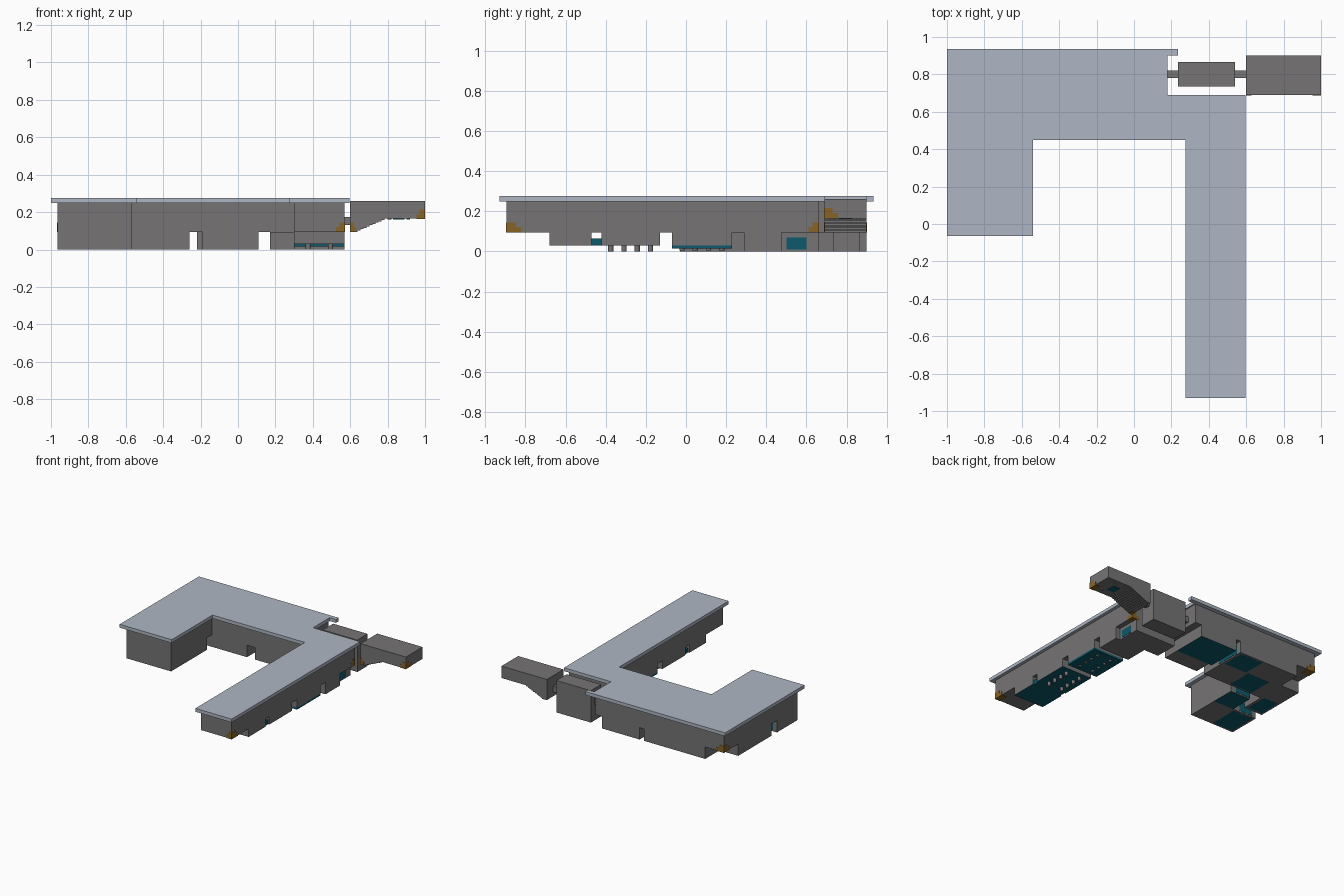
import bpy, bmesh, math

if "Cube" in bpy.data.objects:
    bpy.data.objects.remove(bpy.data.objects["Cube"])


def material(name, rgb):
    m = bpy.data.materials.new(name)
    m.diffuse_color = (*rgb, 1)
    m.use_nodes = True
    m.node_tree.nodes["Principled BSDF"].inputs["Base Color"].default_value = m.diffuse_color
    return m


GREY = material("wall grey", (0.18, 0.174, 0.174))
ROOF = material("roof blue grey", (0.42, 0.47, 0.55))
TEAL = material("teal", (0.004, 0.10, 0.15))
BROWN = material("brown", (0.24, 0.125, 0.018))


def finish(name, bm, mats):
    bmesh.ops.recalc_face_normals(bm, faces=bm.faces)
    me = bpy.data.meshes.new(name)
    bm.to_mesh(me)
    bm.free()
    for m in mats:
        me.materials.append(m)
    ob = bpy.data.objects.new(name, me)
    bpy.context.collection.objects.link(ob)
    return ob


def prism(name, pts, vec, mat):
    """Extrude a closed outline of 3D points along vec."""
    bm = bmesh.new()
    f = bm.faces.new([bm.verts.new(p) for p in pts])
    r = bmesh.ops.extrude_face_region(bm, geom=[f])
    bmesh.ops.translate(bm, vec=vec, verts=[v for v in r["geom"] if isinstance(v, bmesh.types.BMVert)])
    return finish(name, bm, [mat])


def box(name, x, y, z, mat=GREY, underside=None):
    """Box from ranges; optional second colour on the downward face."""
    bm = bmesh.new()
    bmesh.ops.create_cube(bm, size=1)
    for v in bm.verts:
        v.co = [r[0] if c < 0 else r[1] for c, r in zip(v.co, (x, y, z))]
    if underside:
        bm.normal_update()
        for f in bm.faces:
            f.material_index = int(f.normal.z < -0.5)
    return finish(name, bm, [mat] + ([underside] if underside else []))


def post(name, x, y, z0, z1, r):
    bm = bmesh.new()
    bmesh.ops.create_cone(bm, cap_ends=True, segments=12, radius1=r, radius2=r, depth=z1 - z0)
    bmesh.ops.translate(bm, vec=(x, y, (z0 + z1) / 2), verts=bm.verts)
    return finish(name, bm, [GREY])


# Flat roof slab
roof = [(-1, -.065), (-.54, -.065), (-.54, .45), (.275, .45), (.275, -.93), (.595, -.93),
        (.595, .69), (.18, .69), (.18, .90), (.235, .90), (.235, .935), (-1, .935)]
prism("roof", [(x, y, .248) for x, y in roof], (0, 0, .027), ROOF)

# Upper storey, set in under the roof
body = [(-.965, -.03), (-.57, -.03), (-.57, .485), (.30, .485), (.30, -.895), (.57, -.895),
        (.57, .66), (.17, .66), (.17, .90), (-.965, .90)]
prism("upper_storey", [(x, y, .095) for x, y in body], (0, 0, .153), GREY)

# Lower storey blocks separated by passages
H = (0, .095)
box("left_wing_front_block", (-.965, -.57), (-.03, .23), H)
box("left_wing_inner_block", (-.75, -.57), (.23, .42), H, underside=TEAL)
box("left_wing_outer_block", (-.965, -.80), (.30, .72), H)
box("rear_left_block", (-.80, -.26), (.485, .90), H)
box("rear_middle_front_block", (-.19, .11), (.485, .62), H)
box("rear_middle_back_block", (-.22, .11), (.62, .90), H, underside=TEAL)
box("corner_block", (.17, .53), (.475, .66), H)
box("corner_front_block", (.30, .57), (.29, .475), H)

# Right wing raised blocks with teal undersides
box("wing_block_front", (.30, .57), (-.68, -.47), (.03, .095), underside=TEAL)
box("wing_block_middle", (.30, .57), (-.42, -.13), (.03, .095), underside=TEAL)
box("wing_passage_panel", (.31, .56), (-.475, -.415), (.03, .065), TEAL)
box("wing_block_rear", (.30, .57), (-.07, .23), (.03, .095))
box("wing_rear_base", (.30, .57), (-.07, .23), (.015, .03), TEAL)
for i in range(4):
    for j, x in enumerate((.375, .495)):
        post(f"wing_post_{i}_{j}", x, -.375 + i * .066, 0, .035, .013)
        post(f"rear_base_post_{i}_{j}", x, -.02 + i * .066, .005, .02, .013)

# Teal plates on the lower storey undersides and passage walls
for i, (x0, x1, y0, y1) in enumerate([(-.95, -.77, -.015, .215), (-.70, -.50, .50, .70),
                                      (-.48, -.28, .70, .885), (-.95, -.82, .32, .50)]):
    box(f"base_plate_{i}", (x0, x1), (y0, y1), (-.0005, .004), TEAL)
box("passage_plate_left", (-.75, -.62), (.419, .422), (.01, .085), TEAL)
box("passage_plate_outer", (-.93, -.81), (.229, .232), (.01, .085), TEAL)
box("passage_plate_rear", (-.261, -.258), (.66, .86), (.01, .085), TEAL)
box("corner_plate", (.529, .532), (.50, .60), (.01, .07), TEAL)

# Stair tower with link corridors
box("stair_tower", (.235, .54), (.735, .865), (0, .255))
box("tower_link_left", (.165, .24), (.78, .82), (.13, .175))
box("tower_link_right", (.535, .605), (.78, .82), (.13, .175))

# Hall with a stepped underside
steps = [(.60, .26), (.60, .095), (.64, .095)]
N = 10
for i in range(N):
    x, z = .64 + .16 * i / N, .095 + .07 * (i + 1) / N
    steps += [(x, z), (x + .16 / N, z)]
steps += [(1.0, .165), (1.0, .26)]
prism("stepped_hall", [(x, .69, z) for x, z in steps], (0, .21, 0), GREY)
box("hall_underside_panel", (.83, .89), (.76, .83), (.161, .166), TEAL)
for i, x in enumerate((.81, .91)):
    for j, y in enumerate((.73, .86)):
        post(f"hall_post_{i}_{j}", x, y, .16, .18, .01)


# Stepped brown corner bays: a low long piece and a taller corner piece
def bay(name, x, y, z, dx, dy):
    e = .002
    def span(a, d):
        return sorted((a - math.copysign(e, d), a + d))
    box(name + "_low", span(x, dx), span(y, dy), (z - e, z + .026), BROWN)
    box(name + "_tall", span(x, dx * .6), span(y, dy * .6), (z - e, z + .05), BROWN)


bay("front_bay", .57, -.895, .095, -.045, .075)
bay("rear_bay", .57, .66, .095, -.06, -.05)
bay("back_left_bay", -.965, .90, .095, .07, -.07)
bay("hall_end_bay", .9985, .69, .165, -.045, .068)
bay("hall_foot_bay", .60, .69, .095, .028, .04)
